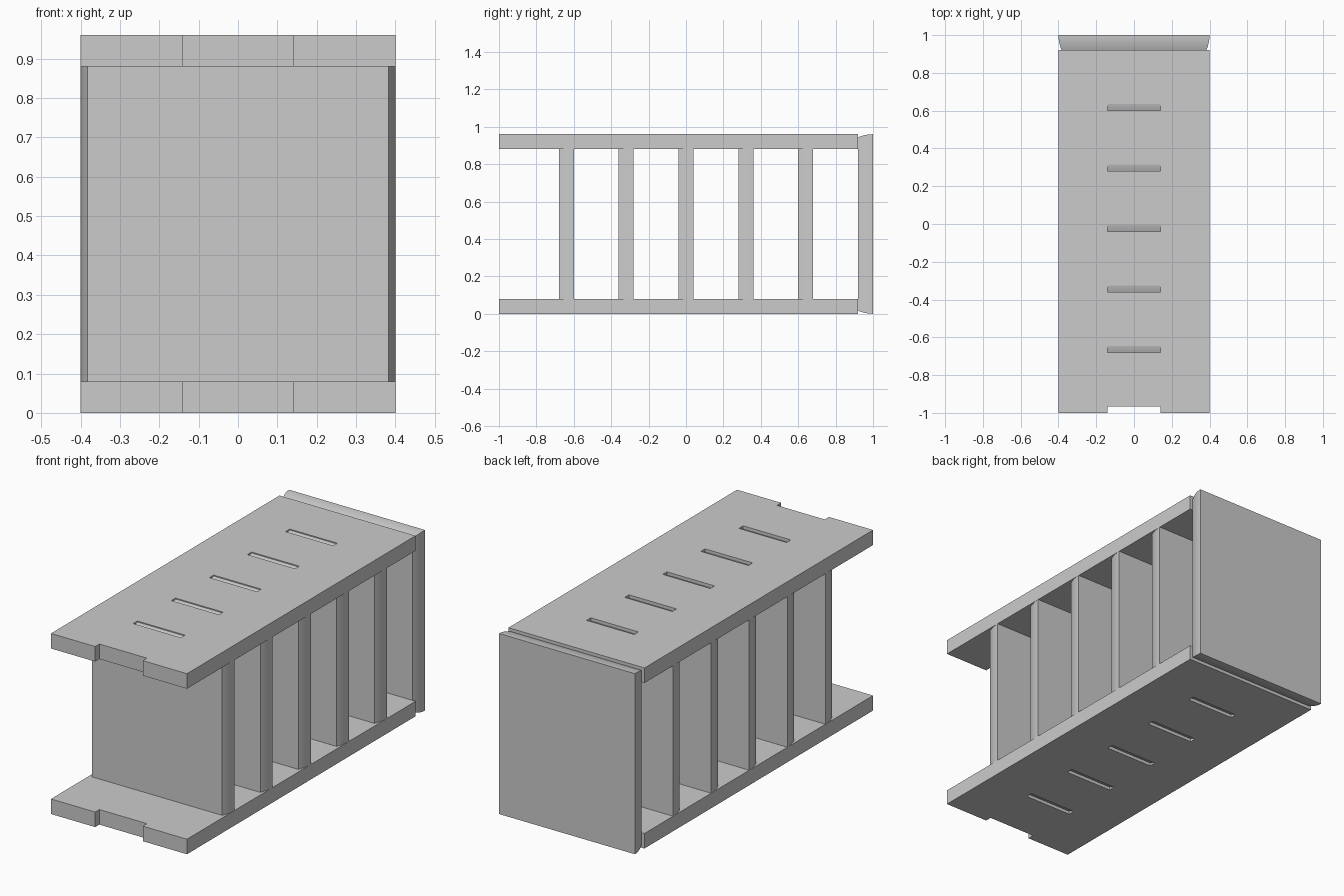
import bpy, bmesh, math

if "Cube" in bpy.data.objects:
    bpy.data.objects.remove(bpy.data.objects["Cube"])

HALF_W, HEIGHT, THICK, PITCH, COUNT = 0.4, 0.96, 0.08, 0.32, 6
SLOT_HALF, SLOT_DEPTH, EDGE_INSET = 0.14, 0.035, 0.017


def finish(name, bm):
    bmesh.ops.recalc_face_normals(bm, faces=bm.faces[:])
    mesh = bpy.data.meshes.new(name)
    bm.to_mesh(mesh)
    bm.free()
    obj = bpy.data.objects.new(name, mesh)
    bpy.context.collection.objects.link(obj)
    return obj


# Side boards: six modules, each with a notch cut in its front edge
def board(name, z):
    bm = bmesh.new()
    xs = [-HALF_W, -SLOT_HALF, SLOT_HALF, HALF_W]
    ys = []
    for i in range(COUNT):
        ys += [-1 + i * PITCH, -1 + i * PITCH + SLOT_DEPTH]
    ys.append(-1 + COUNT * PITCH)
    grid = [[bm.verts.new((x, y, z)) for x in xs] for y in ys]
    for j in range(len(ys) - 1):
        for i in range(3):
            if i == 1 and j % 2 == 0:
                continue  # open notch or slot
            bm.faces.new((grid[j][i], grid[j][i + 1],
                          grid[j + 1][i + 1], grid[j + 1][i]))
    res = bmesh.ops.extrude_face_region(bm, geom=bm.faces[:])
    moved = [g for g in res["geom"] if isinstance(g, bmesh.types.BMVert)]
    bmesh.ops.translate(bm, verts=moved, vec=(0, 0, THICK))
    return finish(name, bm)


# Upright panel whose four edges curve inward towards the front
def panel(name, y0):
    bm = bmesh.new()
    rings, steps = [], 8
    for k in range(steps + 1):
        t = k / steps
        d = EDGE_INSET * (1 - t) ** 2
        w, lo, hi, y = HALF_W - d, d, HEIGHT - d, y0 + THICK * t
        rings.append([bm.verts.new((x, y, z)) for x, z in
                      ((-w, lo), (w, lo), (w, hi), (-w, hi))])
    for a, b in zip(rings, rings[1:]):
        for i in range(4):
            j = (i + 1) % 4
            bm.faces.new((a[i], a[j], b[j], b[i]))
    bm.faces.new(rings[0])
    bm.faces.new(rings[-1])
    obj = finish(name, bm)
    bpy.ops.object.select_all(action='DESELECT')
    obj.select_set(True)
    bpy.context.view_layer.objects.active = obj
    bpy.ops.object.shade_smooth_by_angle(angle=math.radians(30))
    return obj


board("bottom_board", 0.0)
board("top_board", HEIGHT - THICK)

# Five dividers and the end panel
for n in range(COUNT):
    label = "end_panel" if n == COUNT - 1 else f"divider_{n + 1}"
    panel(label, -1 + (n + 1) * PITCH)
